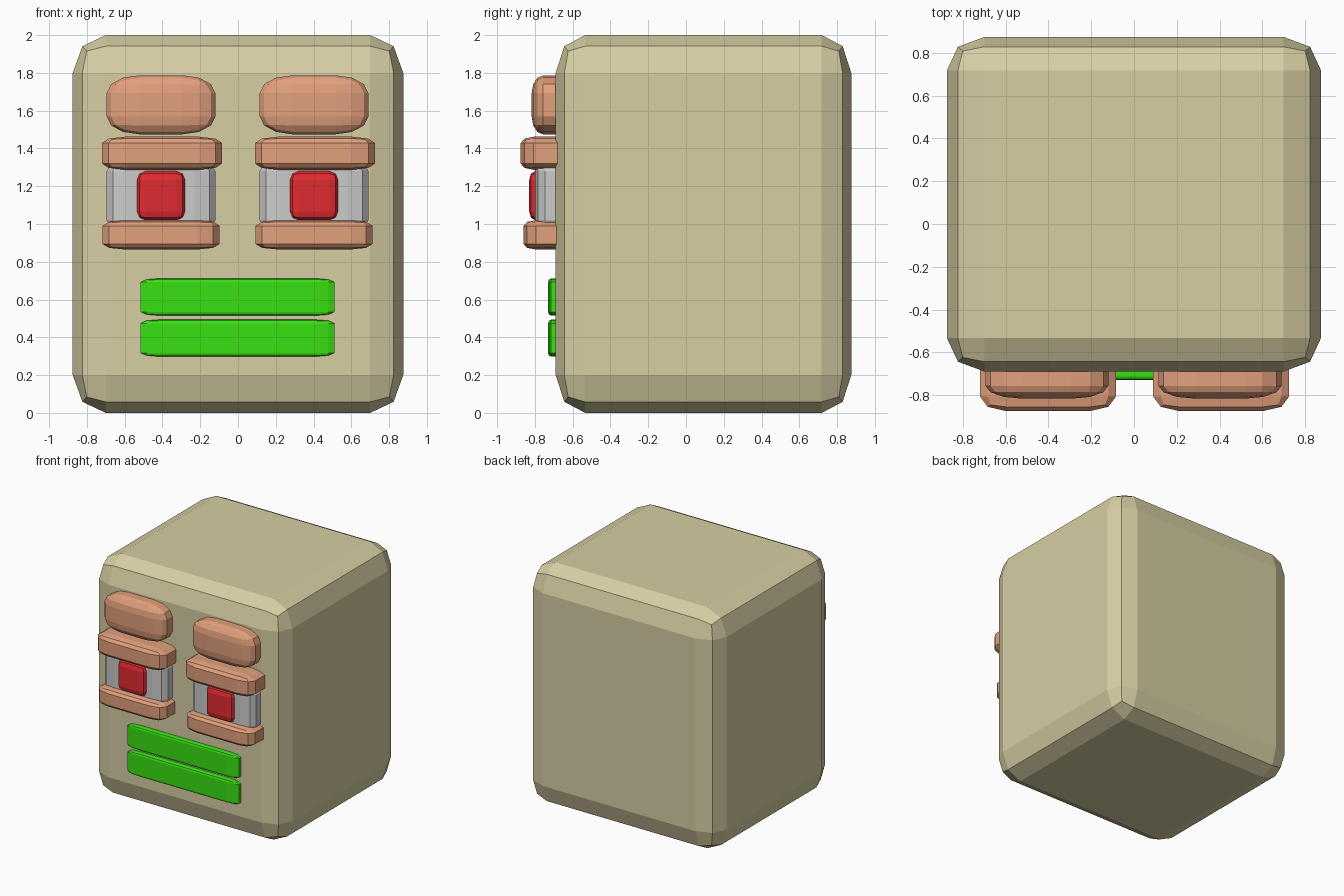
import bpy, bmesh

if "Cube" in bpy.data.objects:
    bpy.data.objects.remove(bpy.data.objects["Cube"])


def material(name, rgb):
    m = bpy.data.materials.new(name)
    m.diffuse_color = (*rgb, 1)
    m.use_nodes = True
    m.node_tree.nodes["Principled BSDF"].inputs["Base Color"].default_value = m.diffuse_color
    return m


TAN = material("tan", (0.68, 0.62, 0.37))
CLAY = material("clay", (0.76, 0.35, 0.20))
GREEN = material("green", (0.04, 0.75, 0.006))
RED = material("red", (0.75, 0.025, 0.03))
GREY = material("grey", (0.54, 0.54, 0.54))


def block(name, x, y, z, bevel, segments, mat):
    """Unit cube with rounded edges, stretched to the given x, y, z ranges."""
    bm = bmesh.new()
    bmesh.ops.create_cube(bm, size=1)
    bmesh.ops.bevel(bm, geom=bm.edges[:], offset=bevel, offset_type='OFFSET',
                    segments=segments, profile=0.5, affect='EDGES')
    ranges = (x, y, z)
    bmesh.ops.scale(bm, vec=[b - a for a, b in ranges], verts=bm.verts)
    mesh = bpy.data.meshes.new(name)
    bm.to_mesh(mesh)
    bm.free()
    mesh.materials.append(mat)
    ob = bpy.data.objects.new(name, mesh)
    ob.location = [(a + b) / 2 for a, b in ranges]
    bpy.context.collection.objects.link(ob)
    return ob


# Main head block
block("head", (-0.875, 0.875), (-0.69, 0.875), (0, 2), 0.1, 2, TAN)

# Two mouth bars
block("upper_lip", (-0.515, 0.51), (-0.73, -0.57), (0.515, 0.712), 0.1, 2, GREEN)
block("lower_lip", (-0.515, 0.51), (-0.73, -0.57), (0.298, 0.494), 0.1, 2, GREEN)

# Eyes: the same stack of blocks on both sides
for side, dx in (("left", 0.0), ("right", 0.81)):
    def part(name, x, y, z, bevel, segments, mat):
        block(f"{side}_{name}", (x[0] + dx, x[1] + dx), y, z, bevel, segments, mat)

    part("brow", (-0.695, -0.12), (-0.817, -0.617), (1.475, 1.787), 0.3, 3, CLAY)
    part("upper_eyelid", (-0.72, -0.085), (-0.875, -0.52), (1.287, 1.462), 0.19, 2, CLAY)
    part("eyeball", (-0.695, -0.12), (-0.80, -0.52), (0.94, 1.36), 0.19, 2, GREY)
    part("pupil", (-0.535, -0.28), (-0.83, -0.66), (1.02, 1.28), 0.18, 2, RED)
    part("lower_eyelid", (-0.717, -0.097), (-0.86, -0.52), (0.865, 1.02), 0.19, 2, CLAY)
